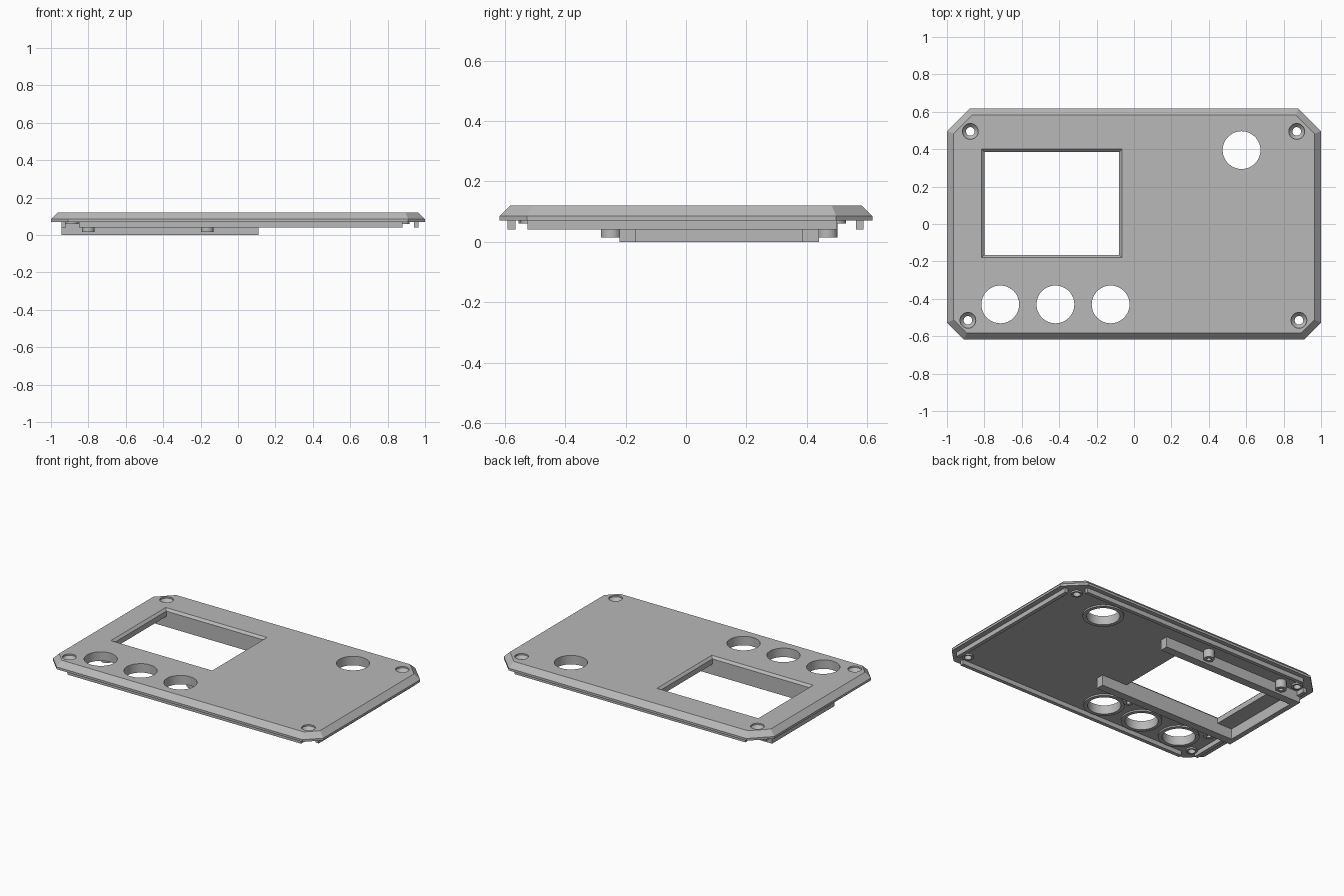
import bpy
import bmesh
import math

if "Cube" in bpy.data.objects:
    bpy.data.objects.remove(bpy.data.objects["Cube"], do_unlink=True)

grey = bpy.data.materials.new("panel_grey")
grey.use_nodes = True
grey.diffuse_color = (0.48, 0.48, 0.48, 1)
grey.node_tree.nodes["Principled BSDF"].inputs["Base Color"].default_value = grey.diffuse_color

TOP, EDGE, UNDER, RIB = 0.12, 0.085, 0.07, 0.04


def loft(name, loops):
    """Closed solid through a stack of equal-sized point loops."""
    bm = bmesh.new()
    rings = [[bm.verts.new(p) for p in loop] for loop in loops]
    n = len(rings[0])
    for a, b in zip(rings, rings[1:]):
        for i in range(n):
            j = (i + 1) % n
            bm.faces.new((a[i], a[j], b[j], b[i]))
    bm.faces.new(rings[0][::-1])
    bm.faces.new(rings[-1])
    bmesh.ops.recalc_face_normals(bm, faces=bm.faces[:])
    mesh = bpy.data.meshes.new(name)
    bm.to_mesh(mesh)
    bm.free()
    mesh.materials.append(grey)
    obj = bpy.data.objects.new(name, mesh)
    bpy.context.collection.objects.link(obj)
    return obj


def rect(x0, x1, y0, y1, z):
    return [(x0, y0, z), (x1, y0, z), (x1, y1, z), (x0, y1, z)]


def box(name, x0, x1, y0, y1, z0, z1):
    return loft(name, [rect(x0, x1, y0, y1, z) for z in (z0, z1)])


def turned(name, x, y, profile, sides=48):
    """Solid of revolution from (radius, z) pairs."""
    steps = [2 * math.pi * i / sides for i in range(sides)]
    return loft(name, [[(x + r * math.cos(t), y + r * math.sin(t), z) for t in steps]
                       for r, z in profile])


def cut(obj, cutters):
    for c in cutters:
        c.hide_render = True
        mod = obj.modifiers.new("cut", "BOOLEAN")
        mod.operation = "DIFFERENCE"
        mod.solver = "EXACT"
        mod.object = c
    bpy.context.view_layer.update()
    result = obj.evaluated_get(bpy.context.evaluated_depsgraph_get())
    mesh = bpy.data.meshes.new_from_object(result)
    obj.modifiers.clear()
    obj.data = mesh
    for c in cutters:
        bpy.data.objects.remove(c, do_unlink=True)


def outline(z, inset):
    """Rectangle with cut corners, larger cuts at the back."""
    hx, hy = 1 - inset, 0.617 - inset
    f, b = 0.09 - 0.586 * inset, 0.12 - 0.586 * inset
    return [(-hx + f, -hy, z), (hx - f, -hy, z), (hx, -hy + f, z), (hx, hy - b, z),
            (hx - b, hy, z), (-hx + b, hy, z), (-hx, hy - b, z), (-hx, -hy + f, z)]


round_holes = [(-0.715, -0.43), (-0.42, -0.43), (-0.125, -0.43), (0.575, 0.395)]
screws = [(-0.875, 0.495), (0.87, 0.495), (-0.888, -0.515), (0.882, -0.515)]

# Face plate with sloped edges
plate = loft("face_plate", [outline(UNDER, 0), outline(EDGE, 0), outline(TOP, 0.035)])

# Screen window, button holes and countersunk screw holes
cutters = [loft("window_cutter", [rect(-0.80, -0.08, -0.165, 0.385, UNDER - 0.02),
                                  rect(-0.80, -0.08, -0.165, 0.385, TOP - 0.015),
                                  rect(-0.815, -0.065, -0.18, 0.40, TOP),
                                  rect(-0.815, -0.065, -0.18, 0.40, TOP + 0.02)])]
for x, y in round_holes:
    cutters.append(turned("hole_cutter", x, y, [(0.101, 0), (0.101, 0.2)]))
for x, y in screws:
    cutters.append(turned("screw_cutter", x, y, [(0.023, 0), (0.023, 0.09), (0.042, TOP - 0.01),
                                                 (0.042, TOP + 0.02)], 32))
cut(plate, cutters)

# Collars under the round holes and screw holes
for name, spots, inner, outer, low in (("button_collar", round_holes, 0.101, 0.125, 0.06),
                                       ("screw_collar", screws, 0.023, 0.035, 0.06)):
    for x, y in spots:
        collar = turned(name, x, y, [(outer, low), (outer, UNDER + 0.002)])
        cut(collar, [turned("bore", x, y, [(inner, 0), (inner, 0.2)])])

# Locating ribs along the edges
box("front_rib", -0.85, 0.88, -0.59, -0.565, RIB, UNDER)
box("back_rib", -0.85, 0.86, 0.562, 0.587, RIB, UNDER)
box("left_rib", 0.94, 0.965, -0.525, 0.50, RIB, UNDER)
box("right_rib", -0.945, -0.92, -0.525, 0.50, RIB, UNDER)

# Three-sided screen frame
box("screen_front_wall", -0.94, 0.11, -0.22, -0.165, 0, UNDER)
box("screen_back_wall", -0.94, 0.11, 0.385, 0.44, 0, UNDER)
box("screen_end_wall", -0.945, -0.91, -0.22, 0.44, 0, UNDER)

# Screen mounting posts, bored for screws
for x, y in [(-0.165, -0.248), (-0.80, -0.248), (-0.20, 0.468), (-0.77, 0.468)]:
    post = turned("screen_post", x, y, [(0.034, 0.015), (0.034, UNDER)], 32)
    cut(post, [turned("bore", x, y, [(0.014, 0), (0.014, 0.06)], 24)])

# Smooth the round walls, keep the edges crisp
bpy.ops.object.select_all(action="DESELECT")
for obj in bpy.context.collection.objects:
    if obj.type == "MESH":
        obj.select_set(True)
bpy.context.view_layer.objects.active = plate
bpy.ops.object.shade_smooth_by_angle(angle=math.radians(25))
